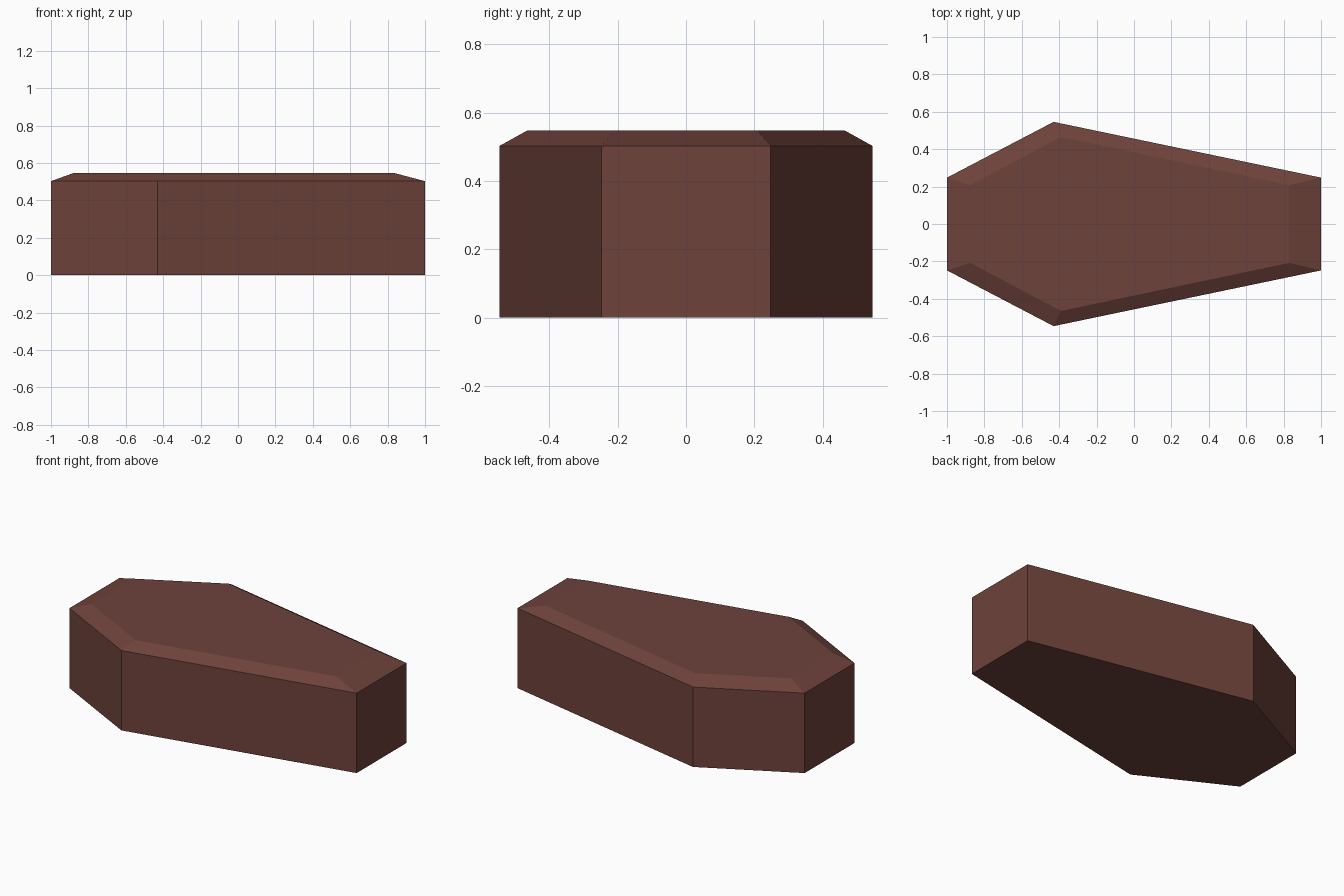
import bpy, bmesh

if "Cube" in bpy.data.objects:
    bpy.data.objects.remove(bpy.data.objects["Cube"])

wood = bpy.data.materials.new("dark red brown wood")
wood.diffuse_color = (0.155, 0.054, 0.043, 1)
wood.use_nodes = True
wood.node_tree.nodes["Principled BSDF"].inputs["Base Color"].default_value = wood.diffuse_color


def outline(stations):
    """Closed hexagon, mirrored across y = 0, from (x, half width) stations."""
    return [(x, -w) for x, w in stations] + [(x, w) for x, w in reversed(stations)]


def loft(name, lower, upper, z0, z1, cap_bottom=False, cap_top=False):
    bm = bmesh.new()
    a = [bm.verts.new((x, y, z0)) for x, y in outline(lower)]
    b = [bm.verts.new((x, y, z1)) for x, y in outline(upper)]
    n = len(a)
    for i in range(n):
        j = (i + 1) % n
        bm.faces.new((a[i], a[j], b[j], b[i]))
    if cap_bottom:
        bm.faces.new(a[::-1])
    if cap_top:
        bm.faces.new(b)
    mesh = bpy.data.meshes.new(name)
    bm.to_mesh(mesh)
    bm.free()
    mesh.materials.append(wood)
    obj = bpy.data.objects.new(name, mesh)
    bpy.context.collection.objects.link(obj)
    return obj


rim = [(-1.0, 0.248), (-0.43, 0.546), (1.0, 0.248)]
lid_top = [(-0.875, 0.208), (-0.39, 0.465), (0.83, 0.208)]

# Straight-sided box, widest at the shoulders
loft("coffin_body", rim, rim, 0, 0.503, cap_bottom=True)
# Shallow bevelled lid
loft("coffin_lid", rim, lid_top, 0.503, 0.548, cap_top=True)
